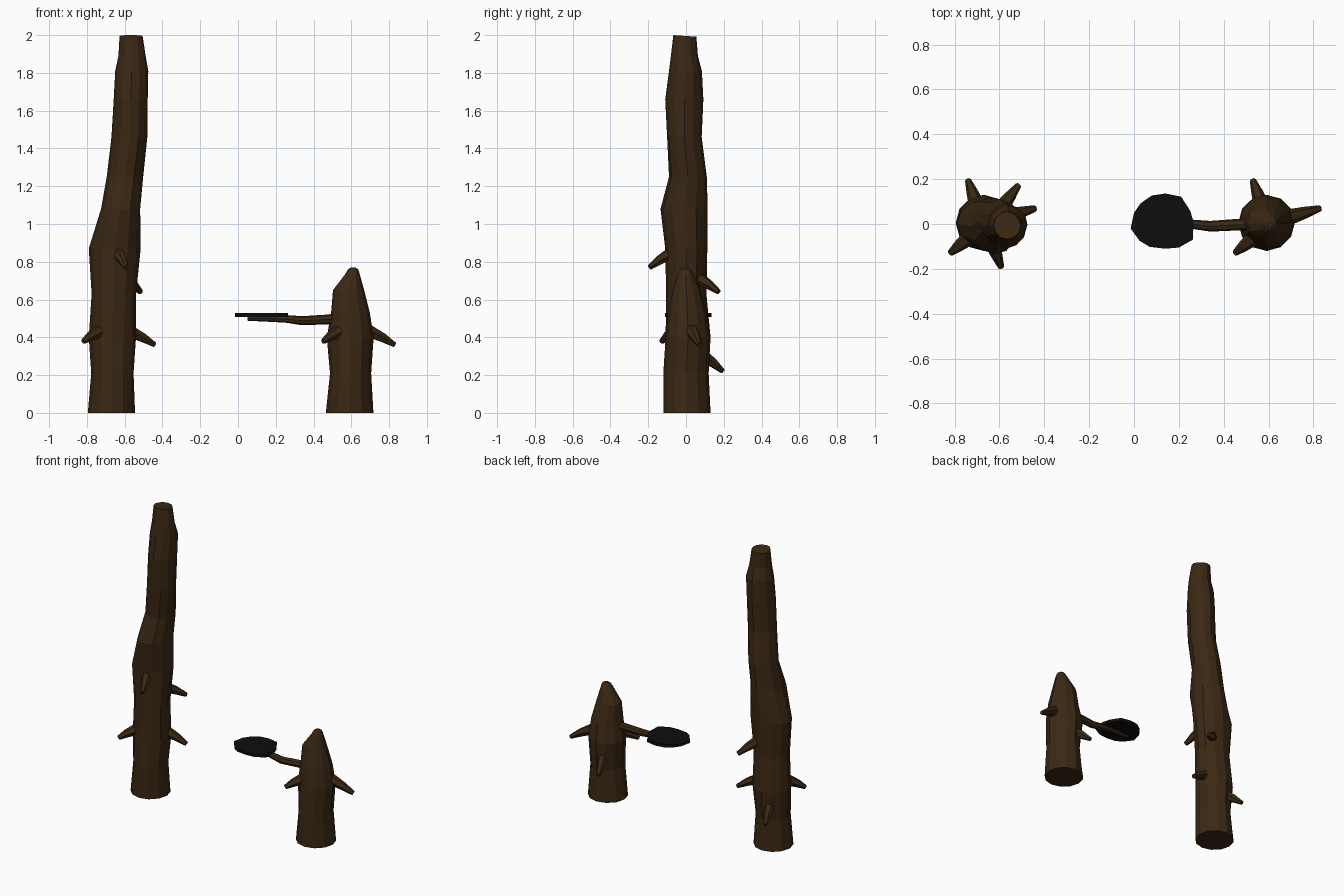
import bpy, bmesh, math, random
from mathutils import Vector

if "Cube" in bpy.data.objects:
    bpy.data.objects.remove(bpy.data.objects["Cube"])

random.seed(4)


def material(name, rgb):
    m = bpy.data.materials.new(name)
    m.diffuse_color = (*rgb, 1)
    m.use_nodes = True
    m.node_tree.nodes["Principled BSDF"].inputs["Base Color"].default_value = m.diffuse_color
    return m


BARK = material("dark brown bark", (0.043, 0.021, 0.007))
BLACK = material("black", (0.004, 0.004, 0.0045))


def loft(name, rings, mat):
    """Skin a list of equally sized point rings, capped at both ends."""
    bm = bmesh.new()
    loops = [[bm.verts.new(p) for p in ring] for ring in rings]
    n = len(loops[0])
    for a, b in zip(loops, loops[1:]):
        for i in range(n):
            j = (i + 1) % n
            bm.faces.new((a[i], a[j], b[j], b[i]))
    bm.faces.new(loops[0][::-1])
    bm.faces.new(loops[-1])
    bmesh.ops.recalc_face_normals(bm, faces=bm.faces[:])
    me = bpy.data.meshes.new(name)
    bm.to_mesh(me)
    bm.free()
    me.materials.append(mat)
    ob = bpy.data.objects.new(name, me)
    bpy.context.collection.objects.link(ob)
    return ob


def trunk(name, sections, sides=12):
    """Sections are (z, x min, x max, y min, y max)."""
    rings = []
    for z, x0, x1, y0, y1 in sections:
        ring = []
        for i in range(sides):
            a = math.tau * i / sides
            k = 1 if i % 3 == 0 or z == 0 else random.uniform(0.95, 1.02)
            ring.append(((x0 + x1) / 2 + k * (x1 - x0) / 2 * math.cos(a),
                         (y0 + y1) / 2 + k * (y1 - y0) / 2 * math.sin(a), z))
        rings.append(ring)
    return loft(name, rings, BARK)


def limb(name, points, radii, sides=6):
    """Tapered tube along a few points."""
    pts = [Vector(p) for p in points]
    rings = []
    for k, (p, r) in enumerate(zip(pts, radii)):
        d = (pts[min(k + 1, len(pts) - 1)] - pts[max(k - 1, 0)]).normalized()
        u = d.cross(Vector((0, 0, 1))).normalized()
        v = u.cross(d)
        rings.append([p + r * (math.cos(math.tau * i / sides) * u +
                               math.sin(math.tau * i / sides) * v) for i in range(sides)])
    return loft(name, rings, BARK)


# Tall leaning trunk
tall = trunk("tall_trunk", [
    (0, -0.795, -0.545, -0.12, 0.13), (0.21, -0.777, -0.553, -0.12, 0.12),
    (0.40, -0.79, -0.54, -0.108, 0.13), (0.63, -0.775, -0.54, -0.105, 0.108),
    (0.87, -0.79, -0.515, -0.11, 0.113), (1.08, -0.725, -0.518, -0.135, 0.115),
    (1.25, -0.695, -0.502, -0.09, 0.11), (1.46, -0.67, -0.48, -0.10, 0.083),
    (1.66, -0.658, -0.478, -0.11, 0.092), (1.81, -0.65, -0.475, -0.09, 0.084),
    (1.89, -0.633, -0.489, -0.08, 0.063), (2.0, -0.627, -0.505, -0.067, 0.055)])
# Slightly slanted cut at the top
for v in tall.data.vertices:
    if v.co.z > 1.99:
        v.co.z -= 0.07 * (v.co.y + 0.067)

# Short stump with a pointed top
trunk("short_stump", [
    (0, 0.465, 0.717, -0.12, 0.13), (0.21, 0.487, 0.705, -0.12, 0.12),
    (0.40, 0.47, 0.718, -0.108, 0.13), (0.53, 0.493, 0.698, -0.095, 0.11),
    (0.65, 0.503, 0.668, -0.07, 0.075), (0.735, 0.568, 0.644, -0.045, 0.04),
    (0.76, 0.582, 0.637, -0.03, 0.025), (0.77, 0.597, 0.622, -0.015, 0.01)])

# Broken twigs: base, tip (the lower three repeat on the stump)
low = [((-0.70, 0.08, 0.31), (-0.74, 0.195, 0.22)),
       ((-0.58, 0.03, 0.435), (-0.44, 0.07, 0.36)),
       ((-0.735, -0.06, 0.43), (-0.82, -0.13, 0.377))]
high = [((-0.60, 0.06, 0.715), (-0.515, 0.173, 0.64)),
        ((-0.638, -0.07, 0.85), (-0.592, -0.193, 0.77))]


def twig(name, base, tip, dx=0):
    a, b = Vector(base), Vector(tip)
    off = Vector((dx, 0, 0))
    mid = a.lerp(b, 0.55) + Vector((0, 0, 0.004))
    limb(name, [a + off, mid + off, b + off], [0.036, 0.026, 0.014])


for i, (a, b) in enumerate(low + high):
    twig(f"trunk_twig_{i + 1}", a, b)
for i, (a, b) in enumerate(low):
    twig(f"stump_twig_{i + 1}", a, b, 1.27)

# Side branch holding the plate
limb("side_branch",
     [(0.55, 0.0, 0.505), (0.48, -0.002, 0.495), (0.34, -0.01, 0.488),
      (0.25, 0.0, 0.498), (0.15, 0.0, 0.499), (0.05, 0.0, 0.499)],
     [0.028, 0.026, 0.024, 0.02, 0.016, 0.011], 8)

# Flat black plate
outline = [(-0.015, -0.02), (0.0, 0.05), (0.03, 0.093), (0.08, 0.127), (0.14, 0.136),
           (0.21, 0.122), (0.25, 0.06), (0.266, 0.01), (0.262, -0.07), (0.2, -0.105),
           (0.14, -0.11), (0.07, -0.102), (0.025, -0.075)]
loft("black_plate", [[(x, y, z) for x, y in outline] for z in (0.508, 0.528)], BLACK)
